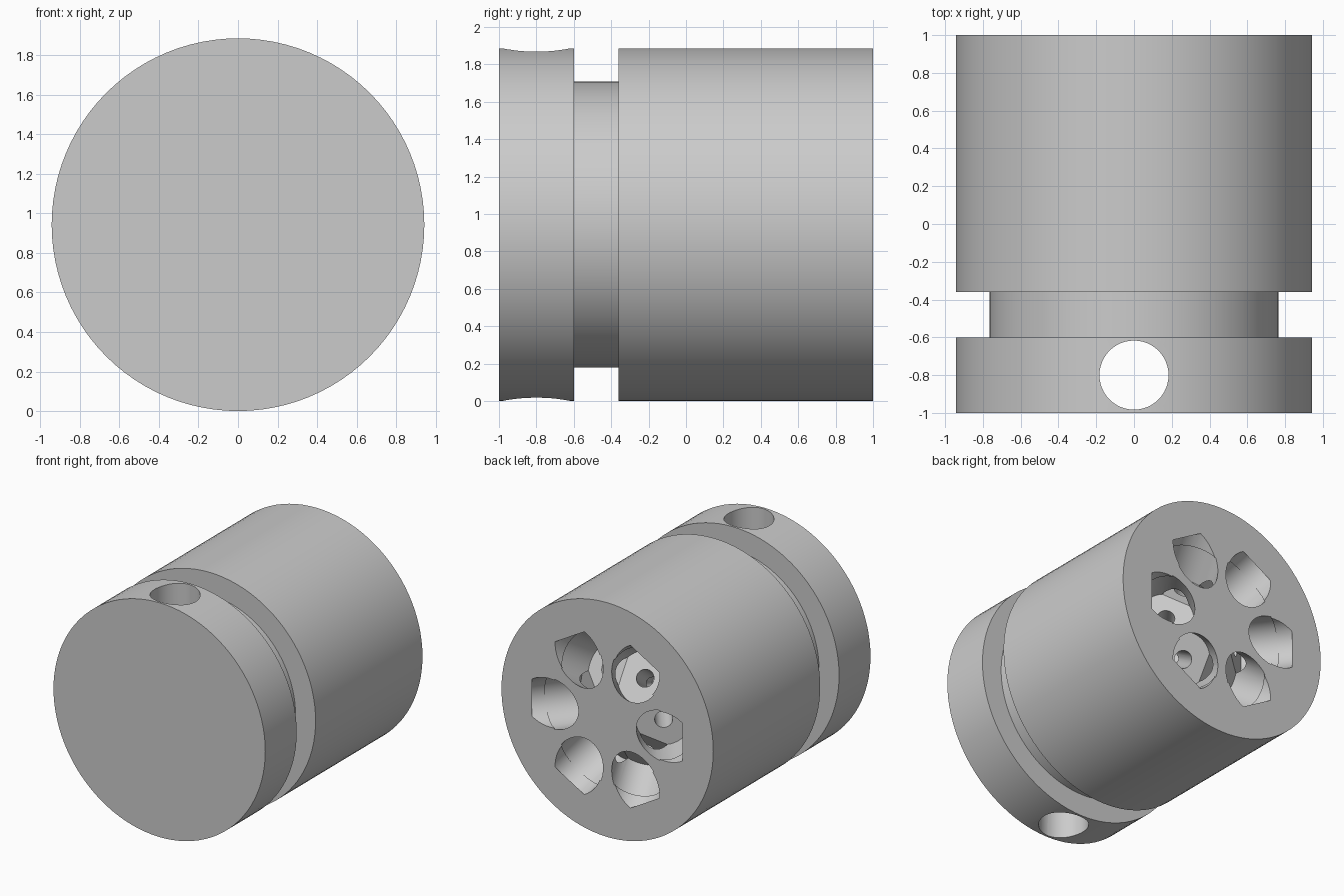
import bpy
import bmesh
from math import sin, cos, pi, radians
from mathutils import Vector

if "Cube" in bpy.data.objects:
    bpy.data.objects.remove(bpy.data.objects["Cube"], do_unlink=True)

R = 0.943                # outer radius, also the height of the axis
GROOVE_R = 0.765
TILT = radians(37)       # lean of the sockets towards the axis
CENTRE = Vector((0, 0, R))

grey = bpy.data.materials.new("light_grey")
grey.use_nodes = True
grey.diffuse_color = (0.6, 0.6, 0.6, 1)
grey.node_tree.nodes["Principled BSDF"].inputs["Base Color"].default_value = (0.6, 0.6, 0.6, 1)


def lathe(name, profile, steps=96):
    """Spin (radius, y) points around the lengthwise axis."""
    bm = bmesh.new()
    rings = []
    for radius, y in profile:
        angles = [2 * pi * i / steps for i in range(steps)]
        rings.append([bm.verts.new((radius * cos(a), y, R + radius * sin(a))) for a in angles])
    for a, b in zip(rings, rings[1:]):
        for i in range(steps):
            j = (i + 1) % steps
            bm.faces.new((a[i], a[j], b[j], b[i]))
    bm.faces.new(rings[0])
    bm.faces.new(rings[-1])
    bmesh.ops.recalc_face_normals(bm, faces=bm.faces)
    mesh = bpy.data.meshes.new(name)
    bm.to_mesh(mesh)
    bm.free()
    obj = bpy.data.objects.new(name, mesh)
    bpy.context.collection.objects.link(obj)
    mesh.materials.append(grey)
    return obj


def drill(target, start, end, radius):
    """Cut a round hole from start to end."""
    axis = end - start
    bpy.ops.mesh.primitive_cylinder_add(
        vertices=48, radius=radius, depth=axis.length, location=(start + end) / 2,
        rotation=axis.to_track_quat('Z', 'Y').to_euler())
    cutter = bpy.context.object
    cutter.name = "drill_cutter"
    cutter.hide_render = True
    cutter.data.materials.append(grey)
    mod = target.modifiers.new("hole", 'BOOLEAN')
    mod.operation = 'DIFFERENCE'
    mod.solver = 'EXACT'
    mod.object = cutter
    bpy.context.view_layer.objects.active = target
    bpy.ops.object.modifier_apply(modifier=mod.name)
    bpy.data.objects.remove(cutter, do_unlink=True)


# Grooved cylindrical body
body = lathe("grooved_body", [(R, -1), (R, -0.6), (GROOVE_R, -0.6),
                              (GROOVE_R, -0.36), (R, -0.36), (R, 1)])

# Vertical cross hole near the front
drill(body, Vector((0, -0.8, -0.2)), Vector((0, -0.8, 2.1)), 0.183)

# Ring of six tilted sockets in the back, each with a wider floor and a pilot hole
for k in range(6):
    a = k * pi / 3
    radial = Vector((cos(a), 0, sin(a)))
    axis = radial * sin(TILT) + Vector((0, cos(TILT), 0))
    floor = CENTRE + radial * 0.33 + Vector((0, 0.755, 0))
    drill(body, floor, floor + axis * 0.28, 0.205)
    drill(body, floor + axis * 0.2, floor + axis * 0.4, 0.195)
    drill(body, floor - axis * 0.5, floor + axis * 0.1, 0.066)

# Smooth shading with crisp rims
bpy.ops.object.select_all(action='DESELECT')
body.select_set(True)
bpy.context.view_layer.objects.active = body
bpy.ops.object.shade_smooth_by_angle(angle=radians(30))
